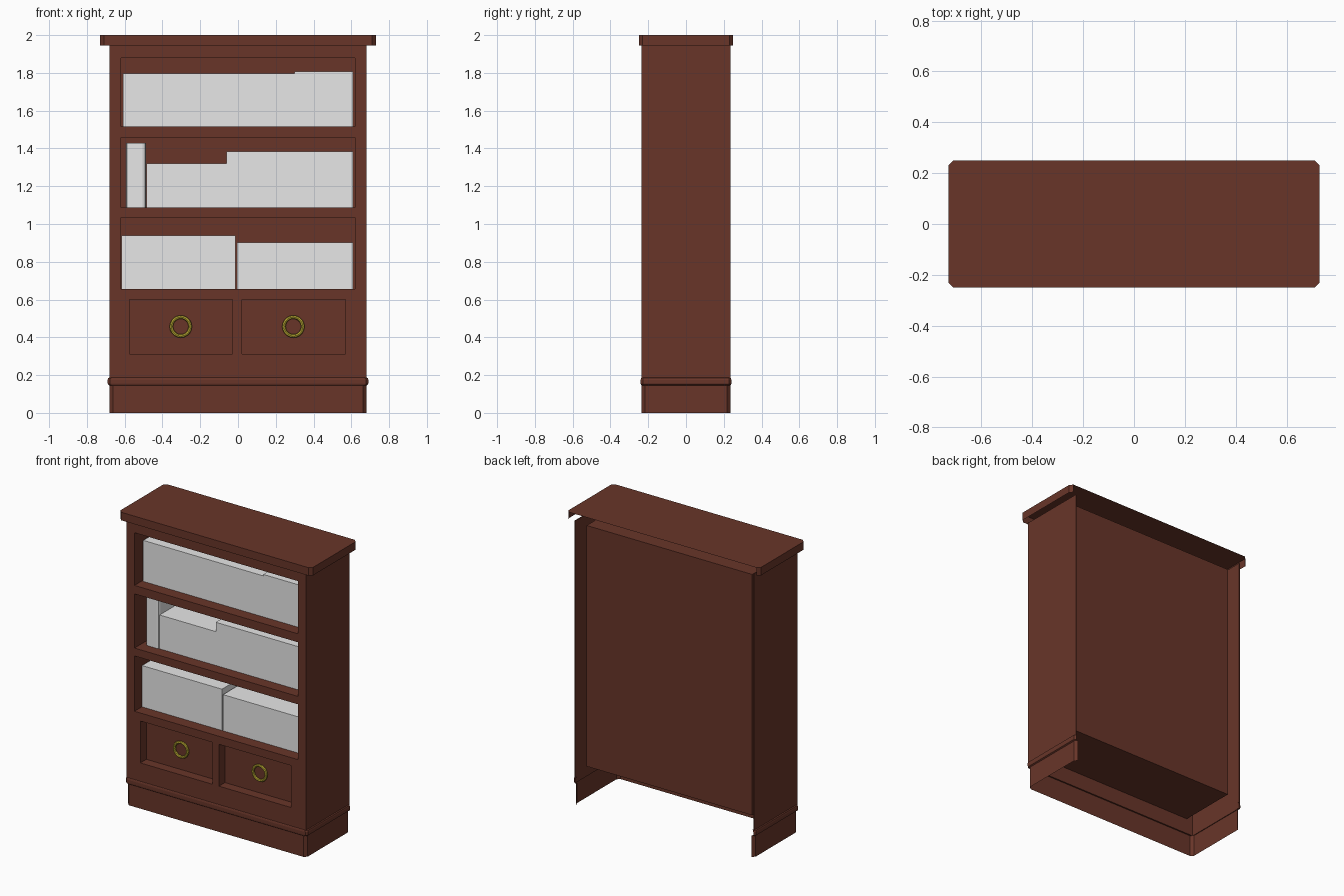
import bpy, bmesh, math

if "Cube" in bpy.data.objects:
    bpy.data.objects.remove(bpy.data.objects["Cube"])


def material(name, rgb):
    m = bpy.data.materials.new(name)
    m.diffuse_color = (*rgb, 1)
    m.use_nodes = True
    m.node_tree.nodes["Principled BSDF"].inputs["Base Color"].default_value = m.diffuse_color
    return m


WOOD = material("dark_red_wood", (0.14, 0.036, 0.022))
PAPER = material("pale_grey", (0.8, 0.8, 0.8))
BRASS = material("brass", (0.52, 0.42, 0.035))


def finish(name, bm, mat):
    me = bpy.data.meshes.new(name)
    bm.to_mesh(me)
    bm.free()
    me.materials.append(mat)
    ob = bpy.data.objects.new(name, me)
    bpy.context.collection.objects.link(ob)
    return ob


def box(name, x, y, z, mat=WOOD):
    """Box from (min, max) ranges."""
    bm = bmesh.new()
    bmesh.ops.create_cube(bm, size=1)
    for v in bm.verts:
        v.co = [r[0] + (c + 0.5) * (r[1] - r[0]) for c, r in zip(v.co, (x, y, z))]
    return finish(name, bm, mat)


def mirrored_box(name, x, y, z):
    box(name + "_right", x, y, z)
    box(name + "_left", (-x[1], -x[0]), y, z)


def open_shell(name, rings, c, cap=False):
    """Chamfered skirt with an open back; rings are (half x, half y, z)."""
    bm = bmesh.new()
    rows = []
    for hx, hy, z in rings:
        half = [(hx - c, -hy), (hx, c - hy), (hx, hy - c), (hx - c, hy)]
        pts = [(-px, py) for px, py in reversed(half)] + half
        rows.append([bm.verts.new((px, py, z)) for px, py in pts])
    for a, b in zip(rows, rows[1:]):
        for i in range(7):
            bm.faces.new((a[i], a[i + 1], b[i + 1], b[i]))
    if cap:
        bm.faces.new(rows[-1])
    return finish(name, bm, WOOD)


F = -0.235       # front plane
BACK = 0.18      # back of the inner case
OX = 0.62        # opening half width

# Hollow top with hanging lip, and plinth with its moulding
open_shell("top_board", [(0.73, 0.25, 1.945), (0.73, 0.25, 2.0)], 0.02, cap=True)
open_shell("plinth", [(0.68, 0.235, 0), (0.68, 0.235, 0.148)], 0.018)
open_shell("base_moulding", [(0.68, 0.235, 0.145), (0.688, 0.239, 0.15), (0.69, 0.24, 0.157),
                             (0.69, 0.24, 0.175), (0.687, 0.238, 0.184),
                             (0.679, 0.234, 0.188)], 0.012)

# Outer sides, front stiles, inner case
mirrored_box("side_panel", (0.675, 0.68), (F, -F), (0.148, 1.945))
mirrored_box("front_stile", (OX, 0.68), (F, F + 0.01), (0.148, 1.945))
mirrored_box("case_wall", (OX, 0.627), (F, BACK), (0.255, 1.905))
box("case_back", (-0.627, 0.627), (BACK - 0.008, BACK), (0.255, 1.905))
box("case_top", (-0.627, 0.627), (F + 0.002, BACK), (1.878, 1.905))
box("case_bottom", (-0.627, 0.627), (F + 0.002, BACK), (0.255, 0.265))

# Shelves and rails
for i, z in enumerate([(1.459, 1.517), (1.034, 1.088), (0.6, 0.655)]):
    box(f"shelf_{i + 1}", (-OX, OX), (F, BACK), z)
box("top_rail", (-OX, OX), (F, F + 0.01), (1.878, 1.945))
box("bottom_rail", (-OX, OX), (F, F + 0.01), (0.148, 0.256))
box("drawer_rail", (-OX, OX), (F, -0.165), (0.255, 0.313))
for i, x in enumerate([(-OX, -0.575), (-0.03, 0.02), (0.568, OX)]):
    box(f"drawer_divider_{i + 1}", x, (F, -0.165), (0.313, 0.6))

# Recessed drawer fronts with ring pulls
for side, x, cx in (("left", (-0.575, -0.03), -0.303), ("right", (0.02, 0.568), 0.293)):
    box("drawer_front_" + side, x, (-0.17, -0.16), (0.313, 0.6))
    bpy.ops.mesh.primitive_torus_add(major_segments=20, minor_segments=8, major_radius=0.05,
                                     minor_radius=0.0095, location=(cx, -0.184, 0.457),
                                     rotation=(math.pi / 2, 0, 0))
    ring = bpy.context.object
    ring.name = "ring_pull_" + side
    ring.data.materials.append(BRASS)

# Rows of books as plain blocks
rows = [(-0.61, 0.30, 1.517, 1.798), (0.30, 0.61, 1.517, 1.808),
        (-0.485, -0.06, 1.088, 1.32), (-0.06, 0.61, 1.088, 1.384),
        (-0.618, -0.013, 0.655, 0.938), (-0.005, 0.61, 0.655, 0.903)]
for i, (x0, x1, z0, z1) in enumerate(rows):
    box(f"book_row_{i + 1}", (x0, x1), (-0.155, 0.1), (z0, z1), PAPER)

# Standing book with rounded spine
book = box("standing_book", (-0.592, -0.488), (-0.16, 0.08), (1.088, 1.43), PAPER)
bm = bmesh.new()
bm.from_mesh(book.data)
spine = [e for e in bm.edges
         if all(v.co.y < -0.1 for v in e.verts) and abs(e.verts[0].co.z - e.verts[1].co.z) > 0.1]
bmesh.ops.bevel(bm, geom=spine, offset=0.018, segments=2, profile=0.5, affect='EDGES')
bm.to_mesh(book.data)
bm.free()
